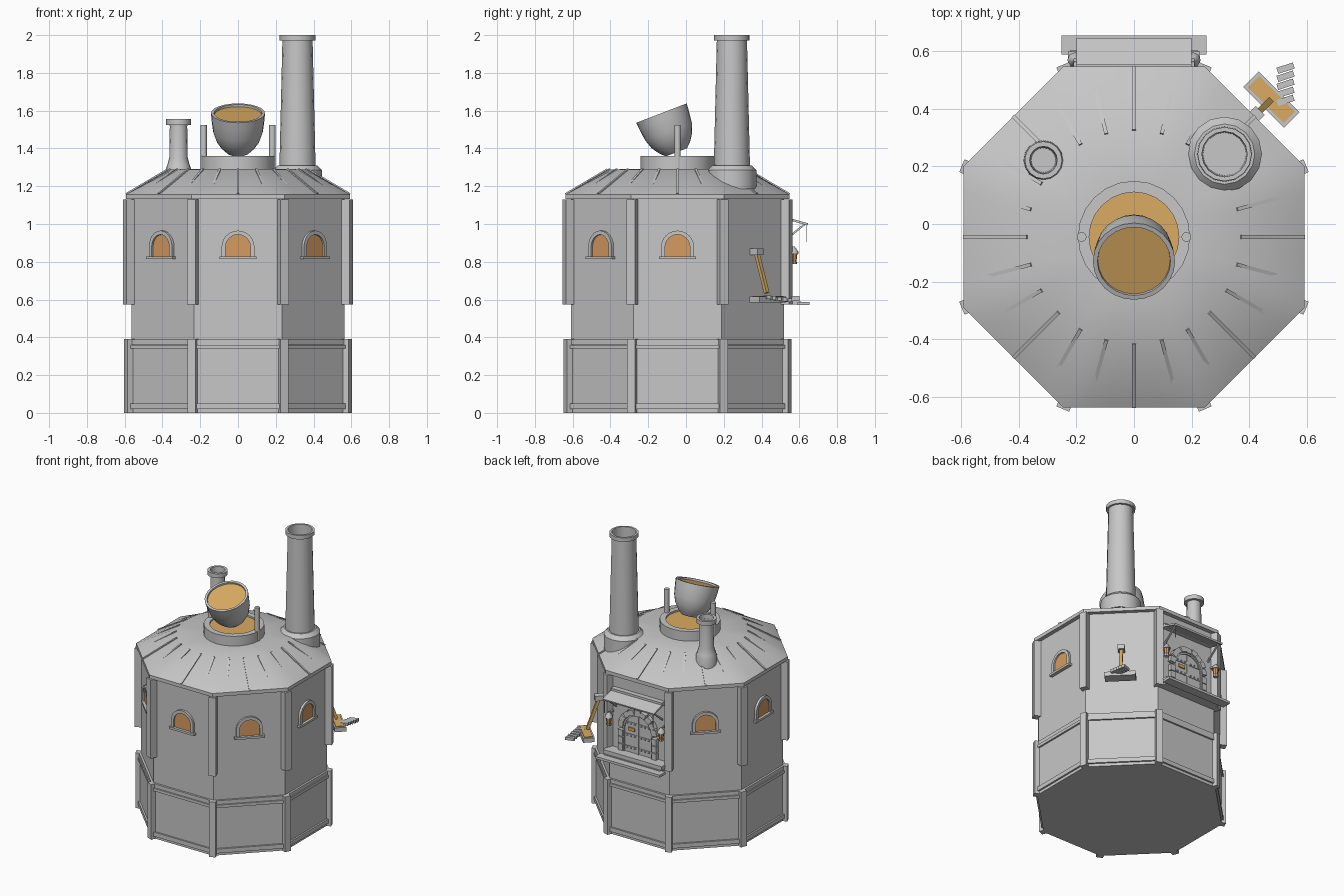
import bpy, bmesh, math
from mathutils import Matrix, Vector

if "Cube" in bpy.data.objects:
    bpy.data.objects.remove(bpy.data.objects["Cube"])

def mat(name, r, g, b):
    m = bpy.data.materials.new(name)
    m.diffuse_color = (r, g, b, 1)
    m.use_nodes = True
    m.node_tree.nodes["Principled BSDF"].inputs["Base Color"].default_value = m.diffuse_color
    return m

STONE = mat("light_grey", 0.57, 0.57, 0.57)
GOLD = mat("gold", 0.70, 0.41, 0.12)
GLOW = mat("window_orange", 0.68, 0.33, 0.12)
CY = -0.045                       # centre of the octagonal tower
AP = 0.565                        # wall apothem
C8 = math.cos(math.pi / 8)

def frame(deg):
    # local x = along the wall, y = outward, z = up
    return Matrix.Translation((0, CY, 0)) @ Matrix.Rotation(math.radians(deg - 90), 4, 'Z')

def finish(name, bm, m, smooth=None):
    bmesh.ops.recalc_face_normals(bm, faces=bm.faces[:])
    me = bpy.data.meshes.new(name)
    bm.to_mesh(me)
    bm.free()
    me.materials.append(m)
    ob = bpy.data.objects.new(name, me)
    bpy.context.collection.objects.link(ob)
    if smooth:
        bpy.ops.object.select_all(action='DESELECT')
        ob.select_set(True)
        bpy.context.view_layer.objects.active = ob
        bpy.ops.object.shade_smooth_by_angle(angle=math.radians(smooth))
    return ob

def add_box(bm, M, x0, x1, y0, y1, z0, z1):
    T = M @ Matrix.Translation(((x0 + x1) / 2, (y0 + y1) / 2, (z0 + z1) / 2)) \
        @ Matrix.Diagonal((x1 - x0, y1 - y0, z1 - z0, 1))
    bmesh.ops.create_cube(bm, size=1, matrix=T)

def box(name, M, dims, m=STONE):
    bm = bmesh.new()
    add_box(bm, M, *dims)
    return finish(name, bm, m)

def add_beam(bm, M, p, q, w, h):
    p, q = Vector(p), Vector(q)
    d = q - p
    R = d.to_track_quat('Y', 'Z').to_matrix().to_4x4()
    T = M @ Matrix.Translation((p + q) / 2) @ R @ Matrix.Diagonal((w, d.length, h, 1))
    bmesh.ops.create_cube(bm, size=1, matrix=T)

def beam(name, M, p, q, w, h, m=STONE):
    bm = bmesh.new()
    add_beam(bm, M, p, q, w, h)
    return finish(name, bm, m)

def skin(bm, rings, cap0=True, cap1=True):
    vs = [[bm.verts.new(p) for p in r] for r in rings]
    n = len(vs[0])
    for a, b in zip(vs, vs[1:]):
        for i in range(n):
            bm.faces.new((a[i], a[(i + 1) % n], b[(i + 1) % n], b[i]))
    if cap0:
        bm.faces.new(vs[0])
    if cap1:
        bm.faces.new(vs[-1])

def lathe(name, M, prof, n, m=STONE, smooth=40, off=0.0):
    bm = bmesh.new()
    rings = [[M @ Vector((r * math.cos(2 * math.pi * (i + off) / n),
                          r * math.sin(2 * math.pi * (i + off) / n), z)) for i in range(n)]
             for r, z in prof]
    skin(bm, rings)
    return finish(name, bm, m, smooth)

def octagon(name, prof):
    return lathe(name, Matrix.Translation((0, CY, 0)), [(a / C8, z) for a, z in prof], 8, off=0.5, smooth=None)

def arch(hw, z0, spring, n=12):
    return [(hw, z0)] + [(hw * math.cos(math.pi * i / n), spring + hw * math.sin(math.pi * i / n))
                         for i in range(n + 1)] + [(-hw, z0)]

def arch_plate(name, M, hw, z0, spring, y0, y1, m):
    bm = bmesh.new()
    skin(bm, [[M @ Vector((x, y, z)) for x, z in arch(hw, z0, spring)] for y in (y0, y1)])
    return finish(name, bm, m)

def arch_frame(name, M, hw, t, z0, spring, y0, y1):
    bm = bmesh.new()
    loops = [(hw, y0), (hw + t, y0), (hw + t, y1), (hw, y1)]
    vs = [[bm.verts.new(M @ Vector((x, y, z))) for x, z in arch(w, z0, spring)] for w, y in loops]
    for a, b in zip(vs, vs[1:] + vs[:1]):
        for i in range(len(a) - 1):
            bm.faces.new((a[i], a[i + 1], b[i + 1], b[i]))
    bm.faces.new([v[0] for v in vs])
    bm.faces.new([v[-1] for v in vs])
    return finish(name, bm, STONE)

# Tower walls, plinth and plinth rails
octagon("tower_walls", [(AP, 0.1), (AP, 1.15)])
octagon("plinth", [(0.573, 0), (0.573, 0.385)])
for nm, z0, z1 in (("plinth_foot_rail", 0.02, 0.05), ("plinth_top_rail", 0.34, 0.36)):
    octagon(nm, [(0.585, z0), (0.585, z1)])
octagon("plinth_cap", [(0.579, 0.362), (0.579, 0.389)])

# Corner posts
for i in range(8):
    M = frame(22.5 + 45 * i)
    box("plinth_post", M, (-0.022, 0.022, 0.57, 0.643, 0, 0.39))
    box("wall_post", M, (-0.024, 0.024, 0.57, 0.648, 0.575, 1.13))

# Roof: octagonal eave blending into a round flat top
bm = bmesh.new()
N = 48
rings = []
for kind, z in ((0, 1.132), (0, 1.157), (1, 1.289), (2, 1.292)):
    ring = []
    for i in range(N):
        a = 2 * math.pi * (i + 3) / N
        fold = (a + math.pi / 8) % (math.pi / 4) - math.pi / 8
        r = (0.593 / math.cos(fold), 0.37, 0.15)[kind]
        ring.append((r * math.cos(a), CY + r * math.sin(a), z))
    rings.append(ring)
skin(bm, rings)
finish("roof", bm, STONE, 40)
bm = bmesh.new()
for i in range(24):
    add_beam(bm, frame(15 * i), (0, 0.37, 1.289), (0, 0.592, 1.158), 0.013, 0.012)
finish("roof_ribs", bm, STONE)

# Round collar with glowing metal and two pivot pins
M = Matrix.Translation((0, CY, 0))
lathe("collar", M, [(0.195, 1.27), (0.195, 1.36), (0.156, 1.36), (0.156, 1.30)], 24)
lathe("molten_pool", M, [(0.157, 1.31), (0.157, 1.348)], 24, GOLD)
for s in (-1, 1):
    lathe("pivot_pin", Matrix.Translation((s * 0.182, CY, 0)), [(0.017, 1.28), (0.017, 1.525)], 10)

# Tilted crucible
M = Matrix.Translation((0, -0.13, 1.587)) @ Matrix.Rotation(math.radians(21), 4, 'X')
lathe("crucible", M, [(0.06, -0.222), (0.088, -0.195), (0.115, -0.155), (0.132, -0.105), (0.14, -0.04),
                      (0.143, 0), (0.127, 0), (0.124, -0.03)], 24)
lathe("crucible_metal", M, [(0.126, -0.028), (0.126, -0.012)], 24, GOLD)

# Tall chimney and small vent pipe
M = Matrix.Translation((0.315, 0.243, 0))
lathe("chimney_base", M, [(0.13, 1.185), (0.13, 1.285), (0.105, 1.31)], 16)
lathe("chimney", M, [(0.097, 1.25), (0.08, 1.972), (0.094, 1.972), (0.094, 2.0), (0.079, 2.0), (0.075, 1.8)], 16)
M = Matrix.Translation((-0.315, 0.222, 0))
lathe("vent_pipe", M, [(0.07, 1.2), (0.068, 1.29), (0.06, 1.31), (0.049, 1.35), (0.046, 1.525), (0.065, 1.525),
                       (0.065, 1.555), (0.048, 1.555), (0.043, 1.45)], 16)

# Arched windows on six walls
for deg in (135, 180, 225, 270, 315, 0):
    M = frame(deg)
    arch_plate("window_pane", M, 0.068, 0.825, 0.878, AP - 0.01, AP + 0.005, GLOW)
    arch_frame("window_frame", M, 0.066, 0.021, 0.825, 0.878, AP - 0.01, AP + 0.016)
    box("window_sill", M, (-0.098, 0.098, AP - 0.01, AP + 0.024, 0.814, 0.829))

# Back door with stone arch, planks, rivets and peephole
B = frame(90)
arch_plate("door", B, 0.112, 0.62, 0.785, AP - 0.01, AP + 0.012, STONE)
arch_frame("door_inner_frame", B, 0.104, 0.01, 0.62, 0.785, AP, AP + 0.02)
bm = bmesh.new()
for i in range(9):
    R = B @ Matrix.Translation((0, 0, 0.785)) @ Matrix.Rotation(math.radians(-80 + 20 * i), 4, 'Y')
    add_box(bm, R, -0.021, 0.021, AP - 0.01, AP + (0.032 if i % 2 else 0.026), 0.114, 0.15)
for s in (-1, 1):
    for k in range(3):
        add_box(bm, B, s * 0.131 - 0.018, s * 0.131 + 0.018, AP - 0.01, AP + 0.028,
                0.622 + 0.05 * k, 0.667 + 0.05 * k)
finish("door_arch_stones", bm, STONE)
bm = bmesh.new()
add_box(bm, B, -0.006, 0.006, AP, AP + 0.018, 0.62, 0.885)
for z in (0.655, 0.74, 0.825):
    add_box(bm, B, -0.1, 0.1, AP, AP + 0.016, z - 0.009, z + 0.009)
    for x in (-0.085, -0.055, -0.025, 0.025, 0.055, 0.085):
        add_box(bm, B, x - 0.005, x + 0.005, AP, AP + 0.022, z - 0.005, z + 0.005)
finish("door_straps_and_rivets", bm, STONE)
box("door_peephole", B, (0.025, 0.075, AP, AP + 0.02, 0.775, 0.797), GOLD)

# Awning with struts, and doorsteps
beam("awning", B, (0, 0.57, 1.032), (0, 0.69, 0.998), 0.4, 0.012)
box("awning_wall_rail", B, (-0.2, 0.2, AP - 0.01, 0.6, 1.02, 1.045))
for s in (-1, 1):
    beam("awning_strut", B, (s * 0.18, 0.565, 0.91), (s * 0.18, 0.672, 0.998), 0.01, 0.01)
    box("awning_hanger", B, (s * 0.19 - 0.002, s * 0.19 + 0.002, 0.682, 0.686, 0.905, 1.0))
box("upper_step", B, (-0.23, 0.23, AP - 0.01, 0.645, 0.592, 0.62))
box("lower_step", B, (-0.253, 0.253, 0.635, 0.70, 0.57, 0.587))
box("step_support", B, (-0.22, 0.22, AP - 0.01, 0.65, 0.575, 0.593))

# Lanterns beside the door
for s in (-1, 1):
    M = B @ Matrix.Translation((s * 0.205, 0.615, 0))
    lathe("lantern_glass", M, [(0.014, 0.797), (0.02, 0.845)], 8, GLOW)
    lathe("lantern_cap", M, [(0.027, 0.843), (0.024, 0.855), (0.006, 0.88)], 8)
    lathe("lantern_foot", M, [(0.016, 0.787), (0.018, 0.798)], 8)
    box("lantern_arm", M, (-0.005, 0.005, -0.06, 0.005, 0.868, 0.878))

# Work tray, hammer and bars on the back right wall
D = frame(45)
box("work_tray", D, (-0.1, 0.1, 0.638, 0.714, 0.585, 0.615))
box("work_tray_top", D, (-0.088, 0.088, 0.648, 0.704, 0.612, 0.62), GOLD)
beam("hammer_handle", D, (0, 0.592, 0.85), (0, 0.668, 0.635), 0.022, 0.02, GOLD)
box("hammer_head", D, (-0.022, 0.022, 0.535, 0.622, 0.835, 0.87))
for i in range(5):
    M = Matrix.Translation((0.527, 0.43 + 0.028 * i, 0.612 - 0.004 * i)) @ Matrix.Rotation(math.radians(18), 4, 'Z')
    box("metal_bar", M, (-0.03, 0.03, -0.011, 0.011, -0.01, 0.01))
